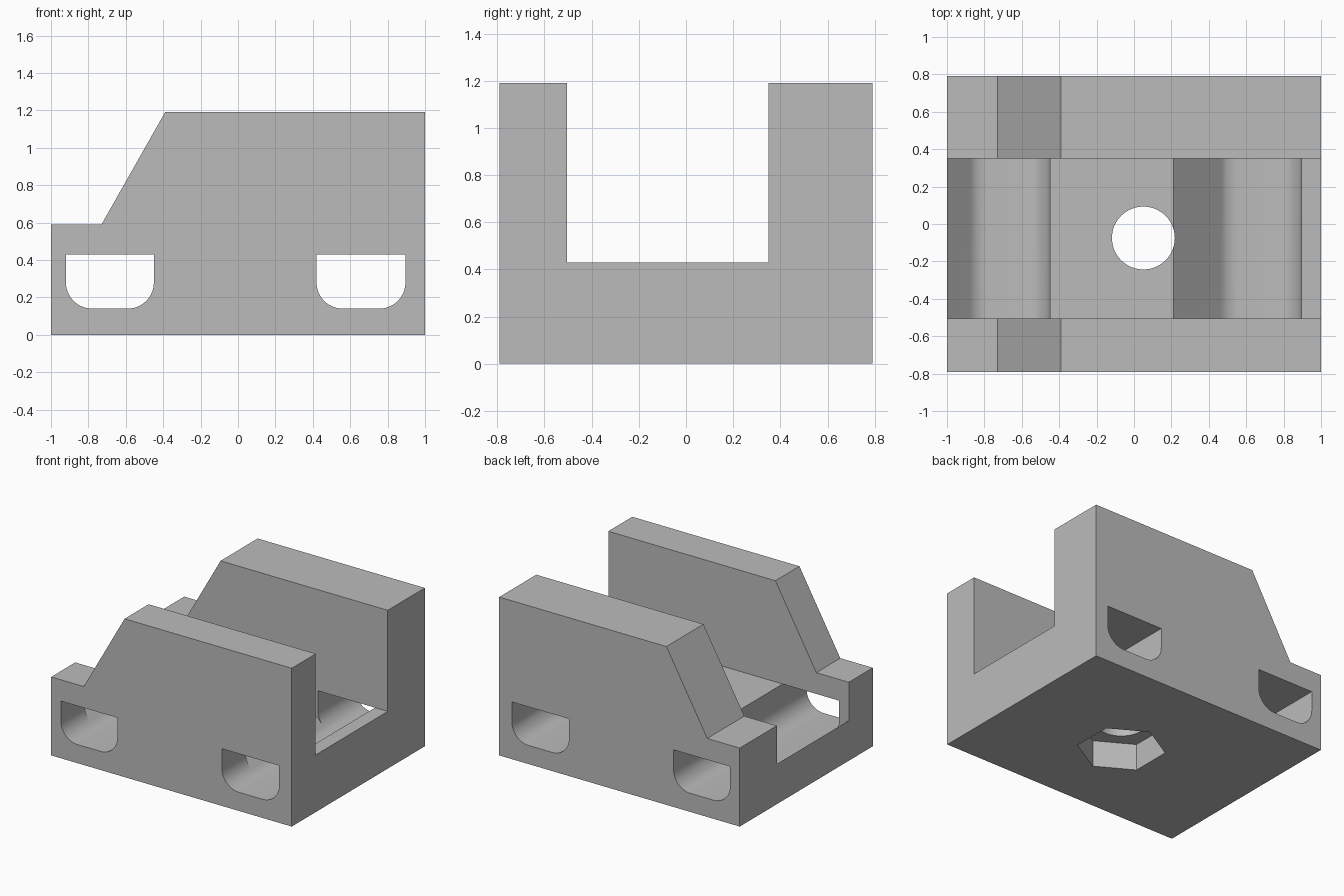
import bpy, bmesh, math

if "Cube" in bpy.data.objects:
    bpy.data.objects.remove(bpy.data.objects["Cube"], do_unlink=True)

grey = bpy.data.materials.new("plain grey")
grey.use_nodes = True
COLOR = (0.5, 0.5, 0.5, 1)
grey.diffuse_color = COLOR
grey.node_tree.nodes["Principled BSDF"].inputs["Base Color"].default_value = COLOR

FLOOR, BOTTOM, R = 0.43, 0.14, 0.14      # channel floor, slot bottom, slot corner radius
FRONT, BACK, TOP, DEPTH = -0.505, 0.35, 1.19, 0.79
SLOTS = [(-0.92, -0.45), (0.42, 0.895)]
HOLE = (0.05, -0.075)


def prism(name, points, vector):
    """Extrude a closed 3D outline along a vector."""
    bm = bmesh.new()
    face = bm.faces.new([bm.verts.new(p) for p in points])
    new = bmesh.ops.extrude_face_region(bm, geom=[face])["geom"]
    verts = [v for v in new if isinstance(v, bmesh.types.BMVert)]
    bmesh.ops.translate(bm, vec=vector, verts=verts)
    bmesh.ops.recalc_face_normals(bm, faces=bm.faces)
    mesh = bpy.data.meshes.new(name)
    bm.to_mesh(mesh)
    bm.free()
    obj = bpy.data.objects.new(name, mesh)
    mesh.materials.append(grey)
    bpy.context.collection.objects.link(obj)
    return obj


def side_prism(name, profile, y0, y1):
    return prism(name, [(x, y0, z) for x, z in profile], (0, y1 - y0, 0))


def upright_prism(name, sides, radius, turn, z0, z1):
    angles = [turn + math.tau * i / sides for i in range(sides)]
    return prism(name, [(HOLE[0] + radius * math.cos(a), HOLE[1] + radius * math.sin(a), z0)
                        for a in angles], (0, 0, z1 - z0))


def arc(cx, start, end, steps):
    """Rounded lower corner of a slot."""
    return [(cx + R * math.cos(a), BOTTOM + R + R * math.sin(a))
            for a in (math.radians(start + (end - start) * i / steps) for i in range(steps + 1))]


def cut(body, cutter):
    mod = body.modifiers.new("cut", 'BOOLEAN')
    mod.operation, mod.solver, mod.object = 'DIFFERENCE', 'EXACT', cutter
    bpy.ops.object.modifier_apply(modifier=mod.name)
    bpy.data.objects.remove(cutter, do_unlink=True)


# Stepped block
body = side_prism("channel_block", [(-1, 0), (1, 0), (1, TOP), (-0.39, TOP),
                                    (-0.73, 0.59), (-1, 0.59)], -DEPTH, DEPTH)
bpy.context.view_layer.objects.active = body
body.select_set(True)

# Central channel, its floor crossed by two troughs with a 45 degree ramp
profile = [(-1.5, TOP + 0.2), (-1.5, FLOOR)]
for x0, x1 in SLOTS:
    ramp = arc(x0 + R, 225, 270, 8)
    tx, tz = ramp[0]
    profile += [(tx - (FLOOR - tz), FLOOR)] + ramp
    profile += arc(x1 - R, 270, 360, 16) + [(x1, FLOOR)]
profile += [(1.5, FLOOR), (1.5, TOP + 0.2)]
cut(body, side_prism("channel_cutter", profile, FRONT, BACK))

# Round-bottomed slots through both side walls
for x0, x1 in SLOTS:
    outline = [(x0, FLOOR)] + arc(x0 + R, 180, 270, 16) + arc(x1 - R, 270, 360, 16) + [(x1, FLOOR)]
    for y0, y1 in ((-1, FRONT), (BACK, 1)):
        cut(body, side_prism("slot_cutter", outline, y0, y1))

# Bolt hole and hexagonal nut pocket underneath
cut(body, upright_prism("hole_cutter", 64, 0.168, 0, -0.2, 0.7))
cut(body, upright_prism("nut_cutter", 6, 0.303, math.pi / 6, -0.2, 0.2))

bpy.ops.object.shade_smooth_by_angle(angle=math.radians(30))
